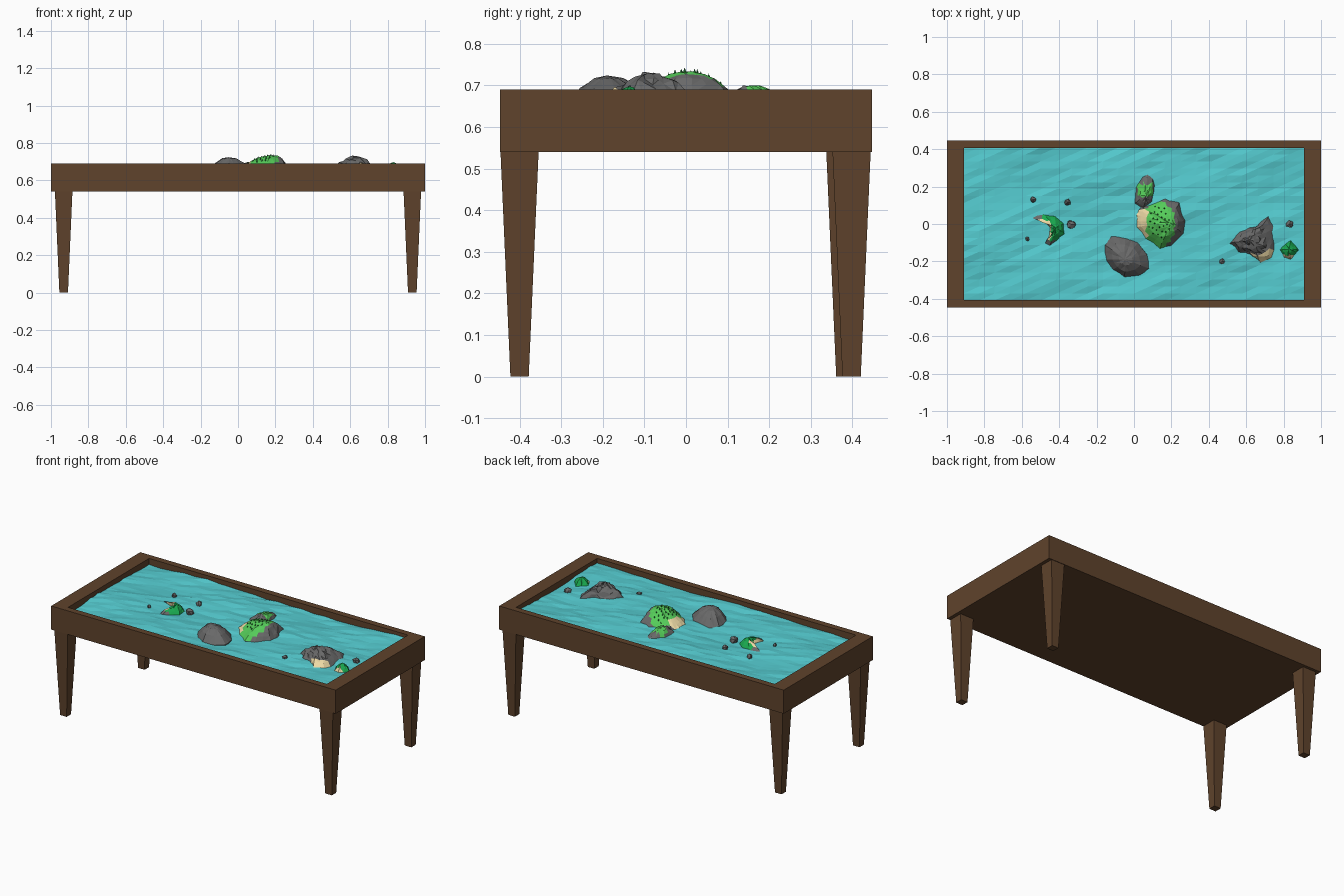
import bpy, bmesh, math, random
from mathutils import Vector

if "Cube" in bpy.data.objects:
    bpy.data.objects.remove(bpy.data.objects["Cube"])

random.seed(4)


def mat(name, r, g, b):
    m = bpy.data.materials.new(name)
    m.diffuse_color = (r, g, b, 1)
    m.use_nodes = True
    m.node_tree.nodes["Principled BSDF"].inputs["Base Color"].default_value = m.diffuse_color
    return m


WOOD = mat("wood", 0.115, 0.056, 0.025)
WATER = mat("water", 0.09, 0.60, 0.63)
ROCK = mat("rock", 0.14, 0.14, 0.14)
GRASS = mat("grass", 0.09, 0.60, 0.10)
MOSS = mat("moss", 0.01, 0.40, 0.08)
SAND = mat("sand", 0.85, 0.70, 0.38)
TREE = mat("tree", 0.01, 0.16, 0.03)


def finish(name, bm, *mats):
    me = bpy.data.meshes.new(name)
    bmesh.ops.recalc_face_normals(bm, faces=bm.faces)
    bm.to_mesh(me)
    bm.free()
    for m in mats:
        me.materials.append(m)
    ob = bpy.data.objects.new(name, me)
    bpy.context.collection.objects.link(ob)
    return ob


def rect(bm, cx, cy, hx, hy, z):
    return [bm.verts.new((cx + sx * hx, cy + sy * hy, z))
            for sx, sy in ((-1, -1), (1, -1), (1, 1), (-1, 1))]


def bridge(bm, a, b):
    n = len(a)
    for i in range(n):
        j = (i + 1) % n
        bm.faces.new((a[i], a[j], b[j], b[i]))


# Table tray: outer box with a recessed top
bm = bmesh.new()
loops = [rect(bm, 0, 0, hx, hy, z) for hx, hy, z in
         ((1, .447, .54), (1, .447, .69), (.91, .407, .69), (.91, .407, .60))]
for a, b in zip(loops, loops[1:]):
    bridge(bm, a, b)
bm.faces.new(loops[0])
bm.faces.new(loops[-1])
finish("table_tray", bm, WOOD)

# Tapered legs
for name, x, y in (("front_left_leg", -.932, -.4), ("front_right_leg", .932, -.4),
                   ("back_left_leg", -.932, .383), ("back_right_leg", .932, .398)):
    bm = bmesh.new()
    lo = rect(bm, x, y, .023, .022, 0)
    hi = rect(bm, x, y, .047, .046, .545)
    bridge(bm, lo, hi)
    bm.faces.new(lo)
    bm.faces.new(hi)
    finish(name, bm, WOOD)

# Faceted water surface
bm = bmesh.new()
NX, NY = 22, 22
grid = []
for j in range(NY + 1):
    row = []
    for i in range(NX + 1):
        x, y = -.912 + 1.824 * i / NX, -.409 + .818 * j / NY
        z = .656 + .006 * math.sin(5 * x + 9 * y) + .004 * math.sin(9 * x - 17 * y + 1)
        row.append(bm.verts.new((x, y, z + random.uniform(-.004, .004))))
    grid.append(row)
for j in range(NY):
    for i in range(NX):
        a, b, c, d = grid[j][i], grid[j][i + 1], grid[j + 1][i + 1], grid[j + 1][i]
        bm.faces.new((a, b, c))
        bm.faces.new((a, c, d))
finish("water", bm, WATER)


# Islands: a shoreline outline shrunk in rings towards a peak
def island(name, outline, peak, mats, paint, rings=4, bulge=2.0, jit=.004, base=.652):
    bm = bmesh.new()
    px, py, pz = peak
    pts = []
    for i, p in enumerate(outline):
        q = outline[(i + 1) % len(outline)]
        pts += [Vector(p), (Vector(p) + Vector(q)) / 2]
    prev = None
    for k in range(-1, rings):
        t = k / rings
        s = 1.04 if k < 0 else 1 - t
        z = .62 if k < 0 else base + (pz - base) * (1 - (1 - t) ** bulge)
        jz = jit if k > 0 else 0
        ring = []
        for p in pts:
            x = px + (p.x - px) * s + random.uniform(-jit, jit)
            y = py + (p.y - py) * s + random.uniform(-jit, jit)
            ring.append(bm.verts.new((x, y, z + random.uniform(-jz, jz))))
        if prev:
            bridge(bm, prev, ring)
        prev = ring
    top = bm.verts.new(peak)
    for i in range(len(prev)):
        bm.faces.new((prev[i], prev[(i + 1) % len(prev)], top))
    bmesh.ops.triangulate(bm, faces=bm.faces)
    for f in bm.faces:
        f.material_index = paint(f.calc_center_median())
    return finish(name, bm, *mats)


def paint_main(c):
    if c.x < .07 and -.07 < c.y < .075:
        return 2
    return 1 if ((c.x - .135) / .085) ** 2 + ((c.y - .0) / .125) ** 2 < 1 else 0


main = island("main_island",
              [(0, .05), (.03, .1), (.08, .105), (.165, .14), (.245, .12), (.275, .02),
               (.265, -.055), (.2, -.115), (.14, -.13), (.06, -.075), (.005, -.015)],
              (.195, .004, .733), (ROCK, GRASS, SAND), paint_main, 6, 2.2, .003)
island("main_island_spur",
       [(-.005, .11), (.01, .2), (.04, .26), (.07, .275), (.105, .25), (.11, .18),
        (.1, .12), (.05, .07)],
       (.065, .15, .699), (ROCK, GRASS),
       lambda c: int(abs(c.x - .06) < .04 and abs(c.y - .18) < .035))
island("dome_rock",
       [(-.155, -.11), (-.12, -.065), (-.05, -.07), (.02, -.1), (.07, -.165),
        (.08, -.235), (.03, -.275), (-.05, -.285), (-.11, -.245), (-.15, -.19)],
       (-.05, -.19, .724), (ROCK,), lambda c: 0, 3, 2.0, .003)
island("crag_island",
       [(.5, -.11), (.56, -.04), (.65, -.01), (.72, .045), (.75, -.02), (.755, -.11),
        (.74, -.18), (.68, -.21), (.62, -.17), (.555, -.155)],
       (.62, -.085, .73), (ROCK, SAND),
       lambda c: int(c.y < -.14 and c.x > .63 and c.z < .69), 6, 1.7, .007)
island("crescent_island",
       [(-.55, .035), (-.49, .055), (-.42, .04), (-.38, 0), (-.372, -.05), (-.415, -.09),
        (-.45, -.12), (-.475, -.1), (-.45, -.06), (-.45, -.02), (-.48, .015)],
       (-.418, -.02, .69), (ROCK, MOSS, SAND),
       lambda c: 2 if c.x < -.445 and c.y < .02 and c.y > -.09 else
       int(c.x > -.49 and c.y > -.085), 4, 1.8, .003)
island("small_green_island",
       [(.78, -.14), (.81, -.105), (.84, -.09), (.885, -.14), (.86, -.165), (.835, -.195),
        (.8, -.18)],
       (.83, -.135, .698), (SAND, MOSS), lambda c: int(c.y > -.165 and c.z > .655),
       3, 1.8, .003)

# Scattered stones
for n, (x, y, r) in enumerate(((-.54, .13, .017), (-.355, .115, .019), (-.335, -.003, .025),
                               (-.57, -.08, .013), (.832, .0, .023), (.47, -.2, .017))):
    bm = bmesh.new()
    bmesh.ops.create_icosphere(bm, subdivisions=1, radius=r)
    for v in bm.verts:
        v.co = v.co * random.uniform(.8, 1.15) + Vector((x, y, .66))
    finish(f"stone_{n + 1}", bm, ROCK)

# Tiny trees set on the main island's grass
bpy.context.view_layer.update()
bm = bmesh.new()
for i in range(28):
    a, r = i * 2.4, math.sqrt((i + .5) / 28)
    x, y = .135 + .06 * r * math.cos(a), .01 + .09 * r * math.sin(a)
    hit, loc, _, _ = main.ray_cast((x, y, 1), (0, 0, -1))
    if hit:
        tip = bmesh.ops.create_cone(bm, segments=5, radius1=.005, radius2=0, depth=.012,
                                    cap_ends=True)["verts"]
        bmesh.ops.translate(bm, verts=tip, vec=loc + Vector((0, 0, .003)))
finish("trees", bm, TREE)
